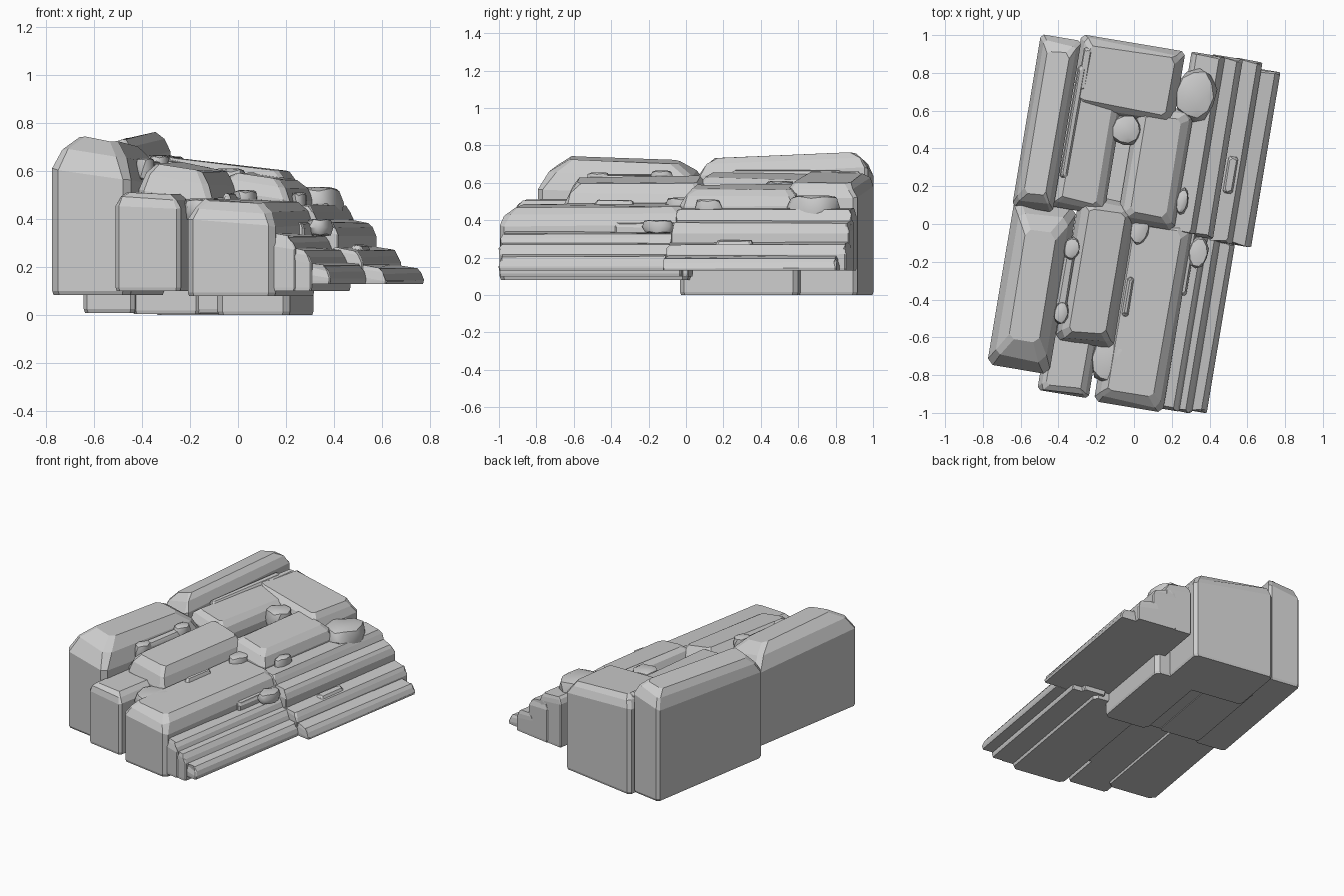
import bpy, bmesh, math, random
from mathutils import Vector

if "Cube" in bpy.data.objects:
    bpy.data.objects.remove(bpy.data.objects["Cube"])

random.seed(4)
A = math.radians(9.5)            # the whole outcrop is turned clockwise
CA, SA = math.cos(A), math.sin(A)


def world(u, v, z):
    return Vector((u * CA + v * SA, -u * SA + v * CA, max(z, 0)))


def make(name, bm):
    bmesh.ops.recalc_face_normals(bm, faces=bm.faces[:])
    me = bpy.data.meshes.new(name)
    bm.to_mesh(me)
    bm.free()
    ob = bpy.data.objects.new(name, me)
    bpy.context.collection.objects.link(ob)
    return ob


def block(name, u0, u1, v0, v1, z0, zl, zr, b=.05, bz=.08, tv=0, c=.016, jit=.005, end=1.0):
    """Chamfered rock block: stacked octagon rings with a tilted, bevelled top."""
    bm = bmesh.new()
    uc, vc, w, d = (u0 + u1) / 2, (v0 + v1) / 2, u1 - u0, v1 - v0
    rings = []
    for inset, drop, top in ((.004, 0, 0), (0, -.015, 0), (0, bz, 1), (.4 * b, .4 * bz, 1), (b, 0, 1)):
        hu, hv = w / 2 - inset, d / 2 - inset * end
        pts = [(-hu + c, -hv), (hu - c, -hv), (hu, -hv + c), (hu, hv - c),
               (hu - c, hv), (-hu + c, hv), (-hu, hv - c), (-hu, -hv + c)]
        ring = []
        for p, q in pts:
            z = z0 - drop
            if top:
                z = (zl + zr) / 2 + (zr - zl) * p / w + tv * q / d - drop
                z += random.uniform(-jit, jit)
                if inset:
                    p += random.uniform(-jit, jit)
                    q += random.uniform(-jit, jit) * 2
            ring.append(bm.verts.new(world(uc + p, vc + q, z)))
        rings.append(ring)
    for r, s in zip(rings, rings[1:]):
        for i in range(8):
            j = (i + 1) % 8
            bm.faces.new((r[i], r[j], s[j], s[i]))
    bm.faces.new(rings[0])
    bm.faces.new(rings[-1])
    return make(name, bm)


def stone(name, x, y, z, rx, ry, rz, turn=-A):
    """Worn loose stone: a jittered sphere with a flattened top."""
    bm = bmesh.new()
    bmesh.ops.create_icosphere(bm, subdivisions=2, radius=1)
    for v in bm.verts:
        p = v.co * random.uniform(.97, 1.12)
        p.z = max(-.6, min(.6, p.z)) / .6
        a, b = p.x * rx, p.y * ry
        v.co = (x + a * math.cos(turn) - b * math.sin(turn),
                y + a * math.sin(turn) + b * math.cos(turn), z + p.z * rz)
    ob = make(name, bm)
    bpy.ops.object.select_all(action='DESELECT')
    bpy.context.view_layer.objects.active = ob
    ob.select_set(True)
    bpy.ops.object.shade_smooth_by_angle(angle=math.radians(35))


# Main blocks, front row
block("front_left_block", -.645, -.312, -.86, .03, .085, .745, .70, .085, .15, -.03, .03, end=1.8)
block("front_small_block", -.36, -.085, -.95, -.1, .1, .515, .505, .045, .06, end=.8)
block("front_upper_block", -.31, .005, -.67, .11, .1, .645, .585, .06, .12, 0, .025)
block("front_right_block", -.055, .315, -.96, .06, .08, .49, .465, .06, .09, .01, .025, end=1.1)

# Main blocks, back row, standing on the ground
block("back_left_block", -.652, -.435, -.01, .91, .01, .71, .76, .05, .10, .04, end=1.6)
block("back_inner_block", -.45, -.165, .02, .70, .005, .655, .615, .05, .07, -.01)
block("back_centre_block", -.44, .118, .55, .945, 0, .66, .595, .05, .08, 0, .02)
block("back_right_block", -.09, .215, .0, .64, 0, .60, .555, .055, .08, 0, .025)
block("back_gap_fill", -.2, -.05, .03, .60, .01, .50, .50, .02, .03)

# Stepped ledges on the right: u0, u1, v0, v1, z0, top
ledges = {
    "front_ledge": [(.25, .40, -.94, .08, .10, .335), (.33, .467, -.935, .05, .10, .275),
                    (.41, .545, -.925, -.02, .13, .215)],
    "back_ledge": [(.15, .33, .0, .95, .13, .46), (.26, .425, -.01, .955, .13, .395),
                   (.38, .53, -.02, .955, .13, .275), (.47, .632, -.02, .92, .13, .205)],
}
for name, rows in ledges.items():
    for i, (u0, u1, v0, v1, z0, top) in enumerate(rows):
        block(f"{name}_{i + 1}", u0, u1, v0, v1, z0, top + .012, top - .012,
              .03, .05, 0, .006, .005, end=.3)

# Thin slivers wedged in the cracks
for i, (u0, u1, v0, v1, z0, top) in enumerate([
        (-.43, -.385, .18, .78, .55, .67), (-.415, -.365, .65, .88, .55, .665),
        (-.335, -.28, -.50, -.20, .5, .645), (.015, .05, -.49, -.28, .4, .51),
        (.435, .49, .24, .44, .2, .295), (.29, .335, -.33, .1, .25, .39)]):
    block(f"sliver_{i + 1}", u0, u1, v0, v1, z0, top, top - .01, .012, .02, 0, .01, .003)

# Loose stones and the boulder
stone("boulder", .325, .685, .465, .108, .14, .068)
for i, s in enumerate([(-.04, .50, .55, .08, .08, .06), (-.33, -.13, .625, .042, .06, .04),
                       (-.385, -.47, .61, .038, .06, .045), (.03, -.02, .47, .05, .09, .05),
                       (.34, -.15, .365, .05, .08, .035), (-.14, -.72, .44, .085, .12, .045),
                       (.255, .12, .46, .03, .07, .05)]):
    stone(f"stone_{i + 1}", *s)
